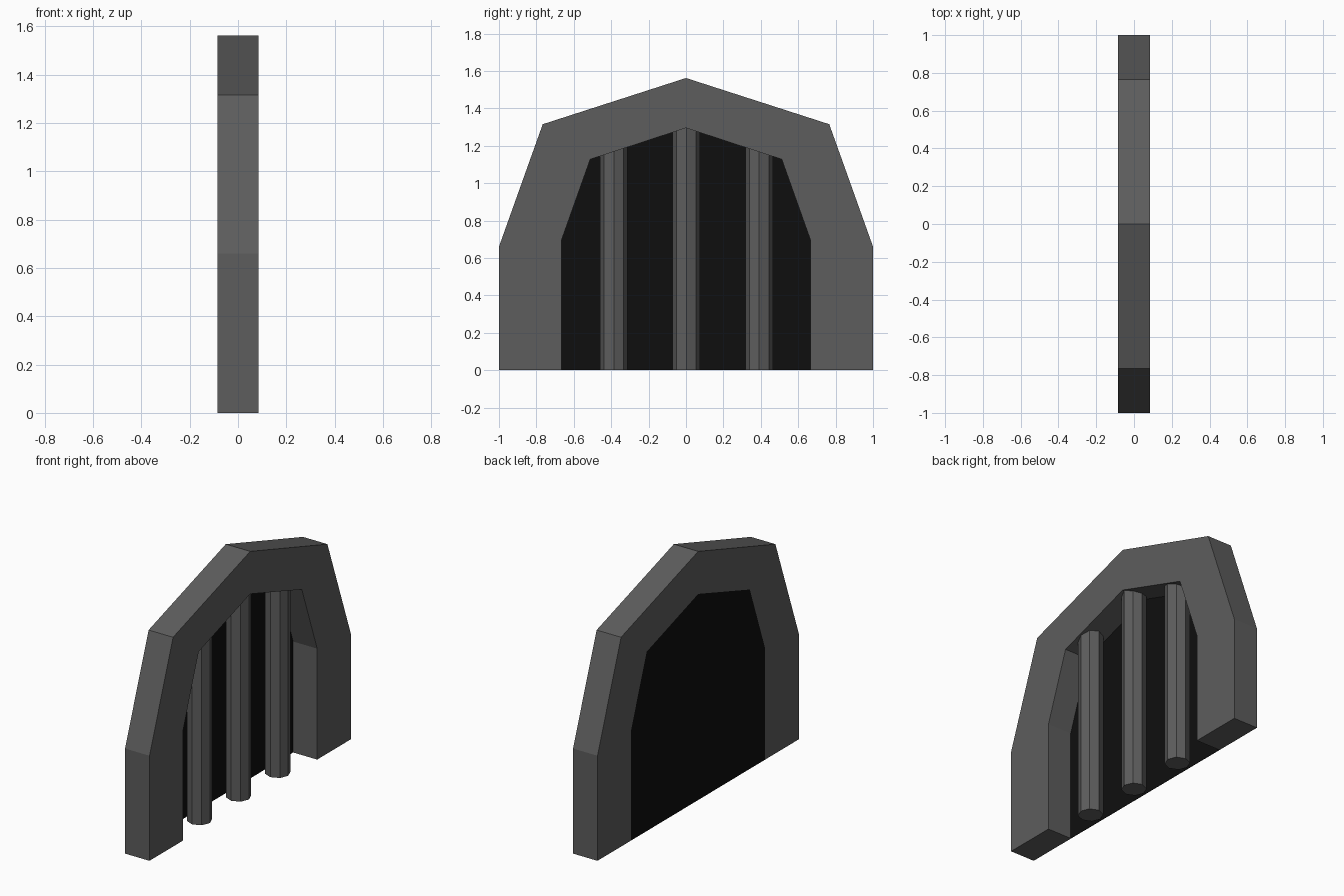
import bpy
import bmesh
import math

if "Cube" in bpy.data.objects:
    bpy.data.objects.remove(bpy.data.objects["Cube"])

DEPTH = 0.085          # half thickness of the frame along x
OUTER = [(1.0, 0.0), (1.0, 0.66), (0.766, 1.315), (0.0, 1.562)]
INNER = [(0.665, 0.0), (0.665, 0.697), (0.512, 1.127), (0.0, 1.295)]


def material(name, value):
    mat = bpy.data.materials.new(name)
    mat.diffuse_color = (value, value, value, 1.0)
    mat.use_nodes = True
    mat.node_tree.nodes["Principled BSDF"].inputs["Base Color"].default_value = mat.diffuse_color
    return mat


stone = material("dark grey", 0.11)
black = material("near black", 0.0045)


def finish(name, bm, mat):
    bmesh.ops.recalc_face_normals(bm, faces=bm.faces)
    mesh = bpy.data.meshes.new(name)
    bm.to_mesh(mesh)
    bm.free()
    mesh.materials.append(mat)
    obj = bpy.data.objects.new(name, mesh)
    bpy.context.collection.objects.link(obj)
    return obj


def mirrored(half):
    """Full arch outline from -y to +y."""
    return [(-y, z) for y, z in half[:-1]] + half[::-1]


def extrude_x(bm, faces, dx):
    geom = bmesh.ops.extrude_face_region(bm, geom=faces)["geom"]
    verts = [g for g in geom if isinstance(g, bmesh.types.BMVert)]
    bmesh.ops.translate(bm, verts=verts, vec=(dx, 0, 0))


# Arched frame: strip between the two outlines, extruded through its depth
bm = bmesh.new()
out_v = [bm.verts.new((-DEPTH, y, z)) for y, z in mirrored(OUTER)]
in_v = [bm.verts.new((-DEPTH, y, z)) for y, z in mirrored(INNER)]
strip = [bm.faces.new((out_v[i], out_v[i + 1], in_v[i + 1], in_v[i]))
         for i in range(len(out_v) - 1)]
extrude_x(bm, strip, 2 * DEPTH)
finish("arch_frame", bm, stone)

# Thin black panel closing the back of the opening
bm = bmesh.new()
panel = bm.faces.new([bm.verts.new((-DEPTH, y, z)) for y, z in mirrored(INNER)])
extrude_x(bm, [panel], 0.003)
finish("back_panel", bm, black)

# Three eight-sided bars running up into the arch
for name, y, top in (("left_bar", -0.386, 1.21),
                     ("middle_bar", 0.002, 1.32),
                     ("right_bar", 0.391, 1.21)):
    bm = bmesh.new()
    bmesh.ops.create_cone(bm, cap_ends=True, segments=8,
                          radius1=0.073, radius2=0.073, depth=top)
    # keep a corner of the octagon pointing along y
    for v in bm.verts:
        a = round(math.atan2(v.co.y, v.co.x) / (math.pi / 4) - 0.01) * math.pi / 4
        v.co.x, v.co.y = 0.073 * math.cos(a), 0.073 * math.sin(a)
    bmesh.ops.translate(bm, verts=bm.verts, vec=(0.002, y, top / 2))
    finish(name, bm, stone)
